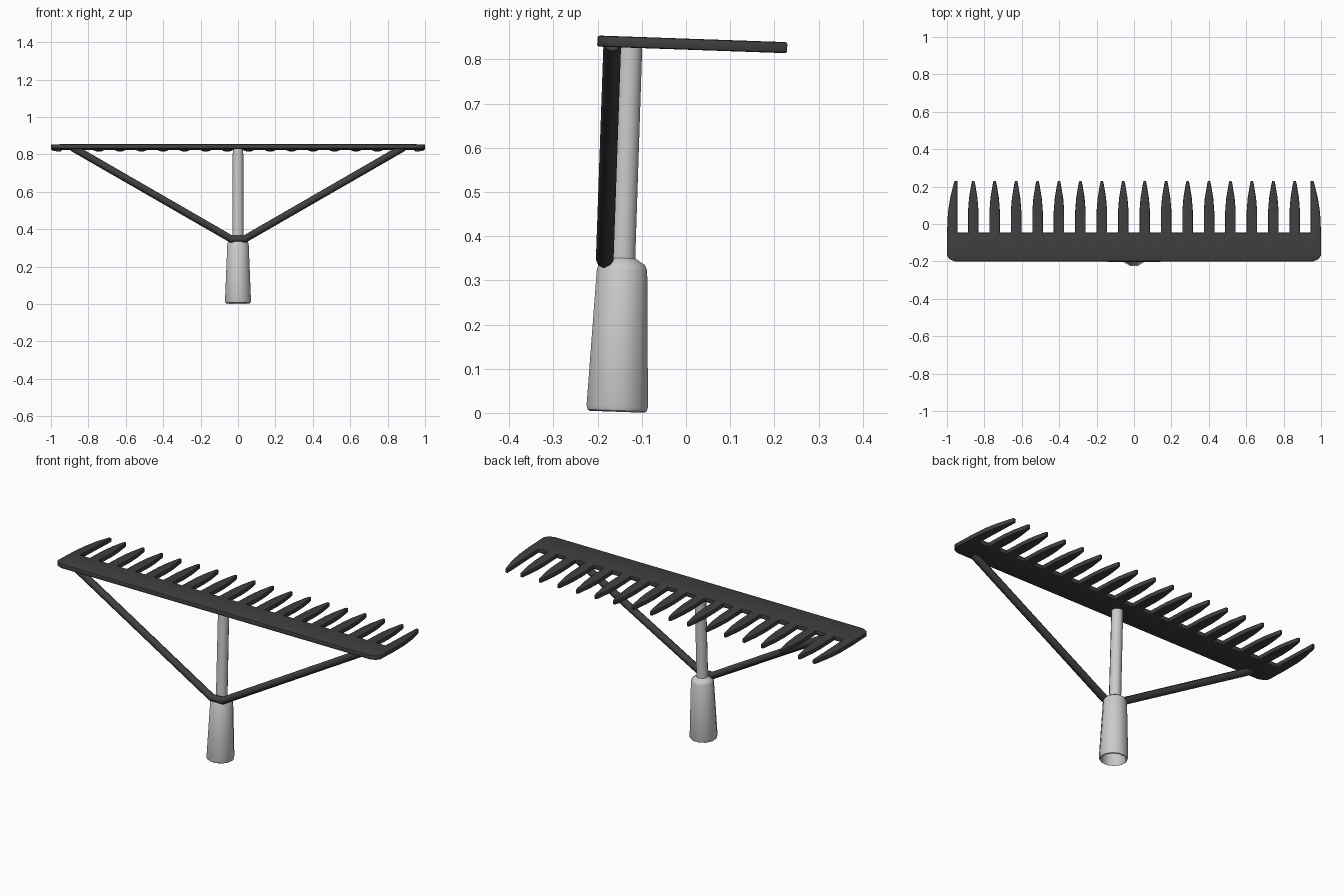
import bpy, bmesh, math

if "Cube" in bpy.data.objects:
    bpy.data.objects.remove(bpy.data.objects["Cube"])

LOC, TILT = (0, -0.156, 0.0025), -0.035   # whole tool leans slightly

dark = bpy.data.materials.new("dark_metal")
dark.diffuse_color = (0.05, 0.05, 0.05, 1)
dark.use_nodes = True
dark.node_tree.nodes["Principled BSDF"].inputs["Base Color"].default_value = dark.diffuse_color


def finish(ob, mat=None, angle=40):
    ob.location = LOC
    ob.rotation_euler = (TILT, 0, 0)
    if mat:
        ob.data.materials.append(mat)
    bpy.ops.object.select_all(action='DESELECT')
    ob.select_set(True)
    bpy.context.view_layer.objects.active = ob
    if ob.type == 'CURVE':
        bpy.ops.object.convert(target='MESH')
    bpy.ops.object.shade_smooth_by_angle(angle=math.radians(angle))


def from_bmesh(name, bm):
    bmesh.ops.recalc_face_normals(bm, faces=bm.faces[:])
    me = bpy.data.meshes.new(name)
    bm.to_mesh(me)
    bm.free()
    ob = bpy.data.objects.new(name, me)
    bpy.context.collection.objects.link(ob)
    return ob


def lathe(name, profile, sides):
    bm = bmesh.new()
    rings = []
    for r, z in profile:
        ring = []
        for i in range(sides):
            a = 2 * math.pi * (i + 0.5) / sides
            ring.append(bm.verts.new((r * math.cos(a), r * math.sin(a), z)))
        rings.append(ring)
    for a, b in zip(rings, rings[1:]):
        for i in range(sides):
            j = (i + 1) % sides
            bm.faces.new((a[i], a[j], b[j], b[i]))
    bm.faces.new(rings[0])
    bm.faces.new(rings[-1])
    return from_bmesh(name, bm)


# Hollow handle socket with shoulder and neck rod
socket = lathe("socket", [(0.045, 0.31), (0.060, 0.008), (0.064, 0.0), (0.069, 0.003),
                          (0.072, 0.012), (0.059, 0.322), (0.053, 0.334),
                          (0.030, 0.348), (0.029, 0.83)], 12)
finish(socket)

# Bent V-shaped brace
cu = bpy.data.curves.new("brace", 'CURVE')
cu.dimensions = '3D'
cu.bevel_depth = 0.02
cu.bevel_resolution = 2
cu.use_fill_caps = True
path = [(-0.885, 0.833), (-0.035, 0.343), (0.035, 0.343), (0.885, 0.833)]
sp = cu.splines.new('POLY')
sp.points.add(len(path) - 1)
for p, (x, z) in zip(sp.points, path):
    p.co = (x, -0.040, z, 1)
brace = bpy.data.objects.new("brace", cu)
bpy.context.collection.objects.link(brace)
finish(brace, dark, 50)

# Toothed head: convex pieces that share edges, then thickened and rounded
BACK, ROOT, TIP, STEP, T = -0.2, -0.045, 0.23, 0.1146, 0.0125
bm = bmesh.new()


def piece(pts):
    bm.faces.new([bm.verts.new((x, y + 0.126, 0.837 - T)) for x, y in pts])


tooth = [(0.028, ROOT), (0.028, 0.07), (0.0225, 0.14), (0.010, 0.215), (0.006, TIP)]
centres = [STEP * (k - 7.5) for k in range(16)]
for c in centres:
    piece([(c + w, y) for w, y in tooth] + [(c - w, y) for w, y in reversed(tooth)])

# back strip
xs = [-0.945] + [c + s * 0.028 for c in centres for s in (-1, 1)] + [0.945]
for a, b in zip(xs, xs[1:]):
    piece([(a, BACK), (b, BACK), (b, ROOT), (a, ROOT)])

# end teeth and rounded back corners
for s in (-1, 1):
    piece([(s * x, y) for x, y in [(0.945, ROOT), (1.0, ROOT), (0.995, 0.06), (0.983, 0.14),
                                   (0.963, 0.22), (0.958, TIP), (0.945, TIP)]])
    piece([(s * x, y) for x, y in [(0.945, BACK), (0.955, BACK), (0.985, -0.188),
                                   (1.0, -0.168), (1.0, ROOT), (0.945, ROOT)]])

bmesh.ops.remove_doubles(bm, verts=bm.verts[:], dist=1e-4)
bmesh.ops.recalc_face_normals(bm, faces=bm.faces[:])
ext = bmesh.ops.extrude_face_region(bm, geom=bm.faces[:], use_keep_orig=True)
bmesh.ops.translate(bm, vec=(0, 0, 2 * T),
                    verts=[g for g in ext["geom"] if isinstance(g, bmesh.types.BMVert)])
bmesh.ops.recalc_face_normals(bm, faces=bm.faces[:])
rim = [e for e in bm.edges if abs(e.verts[0].co.z - e.verts[1].co.z) < 1e-5
       and len(e.link_faces) == 2 and e.calc_face_angle() > 1]
bmesh.ops.bevel(bm, geom=rim, offset=0.005, segments=2, profile=0.5,
                affect='EDGES', clamp_overlap=True)
head = from_bmesh("toothed_head", bm)
finish(head, dark, 40)
